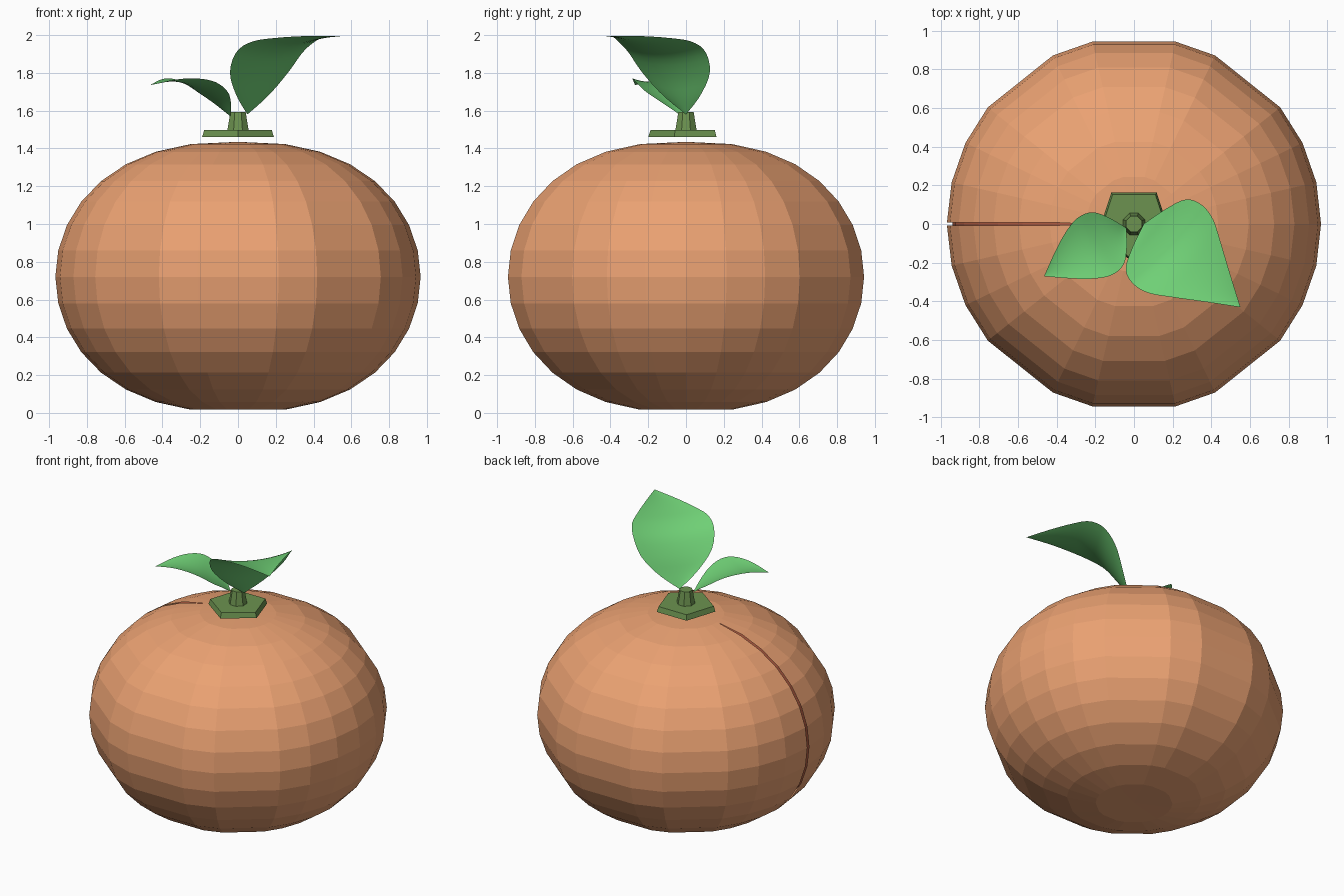
import bpy, bmesh, math
from mathutils import Vector

if "Cube" in bpy.data.objects:
    bpy.data.objects.remove(bpy.data.objects["Cube"])


def material(name, rgb):
    m = bpy.data.materials.new(name)
    m.diffuse_color = (*rgb, 1)
    m.use_nodes = True
    m.node_tree.nodes["Principled BSDF"].inputs["Base Color"].default_value = m.diffuse_color
    return m


PEEL = material("peel", (0.83, 0.36, 0.17))
FLESH = material("flesh", (0.42, 0.10, 0.05))
STEM = material("stem_green", (0.15, 0.29, 0.08))
LEAF = material("leaf_green", (0.16, 0.63, 0.18))


def finish(name, bm, mat, smooth=False):
    me = bpy.data.meshes.new(name)
    bm.to_mesh(me)
    bm.free()
    me.materials.append(mat)
    for p in me.polygons:
        p.use_smooth = smooth
    ob = bpy.data.objects.new(name, me)
    bpy.context.collection.objects.link(ob)
    return ob


# Uneven facets round the fruit: some steps of 1/28 turn, some of 2/28
STEPS = [-14, -13, -12, -11, -9, -8, -6, -5, -3, -2, -1,
         0, 1, 2, 3, 5, 6, 8, 9, 11, 12, 13, 14]


def squashed_globe(name, scale, slit, mat):
    bm = bmesh.new()
    rings = []
    for k in range(-7, 8):
        lat = k * math.pi / 16
        r = 0.967 * scale * math.cos(lat) ** 0.83
        z = 0.72 + 0.717 * scale * math.sin(lat)
        gap = slit if -4 <= k <= 6 else 0.0
        ring = []
        for s in STEPS:
            a = s * math.tau / 28
            y = r * math.sin(a)
            if abs(s) == 14:
                y = math.copysign(gap, s)
            ring.append(bm.verts.new((r * math.cos(a), y, z)))
        rings.append(ring)
    for lo, hi in zip(rings, rings[1:]):
        for i in range(len(STEPS) - 1):
            bm.faces.new((lo[i], lo[i + 1], hi[i + 1], hi[i]))
    # slightly dimpled ends
    bottom = bm.verts.new((0, 0, 0.72 - 0.70 * scale))
    top = bm.verts.new((0, 0, 0.72 + 0.715 * scale))
    for i in range(len(STEPS) - 1):
        bm.faces.new((rings[0][i + 1], rings[0][i], bottom))
        bm.faces.new((rings[-1][i], rings[-1][i + 1], top))
    bmesh.ops.remove_doubles(bm, verts=bm.verts, dist=0.0005)
    return finish(name, bm, mat)


# Peel with a narrow slit on the left, flesh showing through it
squashed_globe("peel", 1.0, 0.009, PEEL)
squashed_globe("flesh", 0.97, 0.0, FLESH)


def frustum(name, sides, turn, levels):
    bm = bmesh.new()
    rings = [[bm.verts.new((r * math.cos(turn + i * math.tau / sides),
                            r * math.sin(turn + i * math.tau / sides), z))
              for i in range(sides)] for r, z in levels]
    for lo, hi in zip(rings, rings[1:]):
        for i in range(sides):
            j = (i + 1) % sides
            bm.faces.new((lo[i], lo[j], hi[j], hi[i]))
    bm.faces.new(rings[0][::-1])
    bm.faces.new(rings[-1])
    return finish(name, bm, STEM)


# Five-sided calyx and short stalk
frustum("calyx", 5, -math.pi / 2, [(0.2, 1.46), (0.188, 1.497)])
frustum("stalk", 8, math.pi / 8, [(0.062, 1.49), (0.044, 1.592)])


def spline(pts, t):
    """Catmull-Rom through the points, t in 0..1."""
    n = len(pts) - 1
    i = min(int(t * n), n - 1)
    u = t * n - i
    p = [Vector(pts[max(0, min(n, i + k))]) for k in (-1, 0, 1, 2)]
    return 0.5 * (2 * p[1] + (p[2] - p[0]) * u
                  + (2 * p[0] - 5 * p[1] + 4 * p[2] - p[3]) * u * u
                  + (3 * p[1] - p[0] - 3 * p[2] + p[3]) * u ** 3)


def leaf(name, base, tip, stations, cup):
    """stations: distance along the leaf, height, half width."""
    base = Vector((*base, 0))
    d = (Vector((*tip, 0)) - base).normalized()
    side = Vector((-d.y, d.x, 0))
    bm = bmesh.new()
    rows, cols = 24, 10
    grid = []
    for i in range(rows + 1):
        a, z, w = spline(stations, i / rows)
        row = []
        for j in range(cols + 1):
            v = 2 * j / cols - 1
            lift = cup * max(w, 0) * (v * v - 1)
            p = base + d * (a - lift * 0.6) + side * (max(w, 0) * v)
            row.append(bm.verts.new((p.x, p.y, z + lift)))
        grid.append(row)
    for r0, r1 in zip(grid, grid[1:]):
        for j in range(cols):
            bm.faces.new((r0[j + 1], r0[j], r1[j], r1[j + 1]))
    bmesh.ops.remove_doubles(bm, verts=bm.verts, dist=0.0005)
    bmesh.ops.recalc_face_normals(bm, faces=bm.faces)
    if sum(f.normal.z for f in bm.faces) < 0:
        bmesh.ops.reverse_faces(bm, faces=bm.faces)
    return finish(name, bm, LEAF, True)


# Two curved leaves
leaf("large_leaf", (0.05, 0.0), (0.55, -0.43),
     [(0, 1.58, 0), (0.035, 1.68, 0.13), (0.08, 1.80, 0.235), (0.155, 1.91, 0.27),
      (0.25, 1.965, 0.255), (0.36, 1.985, 0.19), (0.50, 1.995, 0.10), (0.66, 1.995, 0)],
     0.12)
leaf("small_leaf", (-0.04, -0.02), (-0.465, -0.27),
     [(0, 1.57, 0), (0.05, 1.64, 0.09), (0.11, 1.70, 0.158), (0.19, 1.75, 0.172),
      (0.28, 1.77, 0.14), (0.38, 1.765, 0.08), (0.493, 1.735, 0)],
     0.15)
